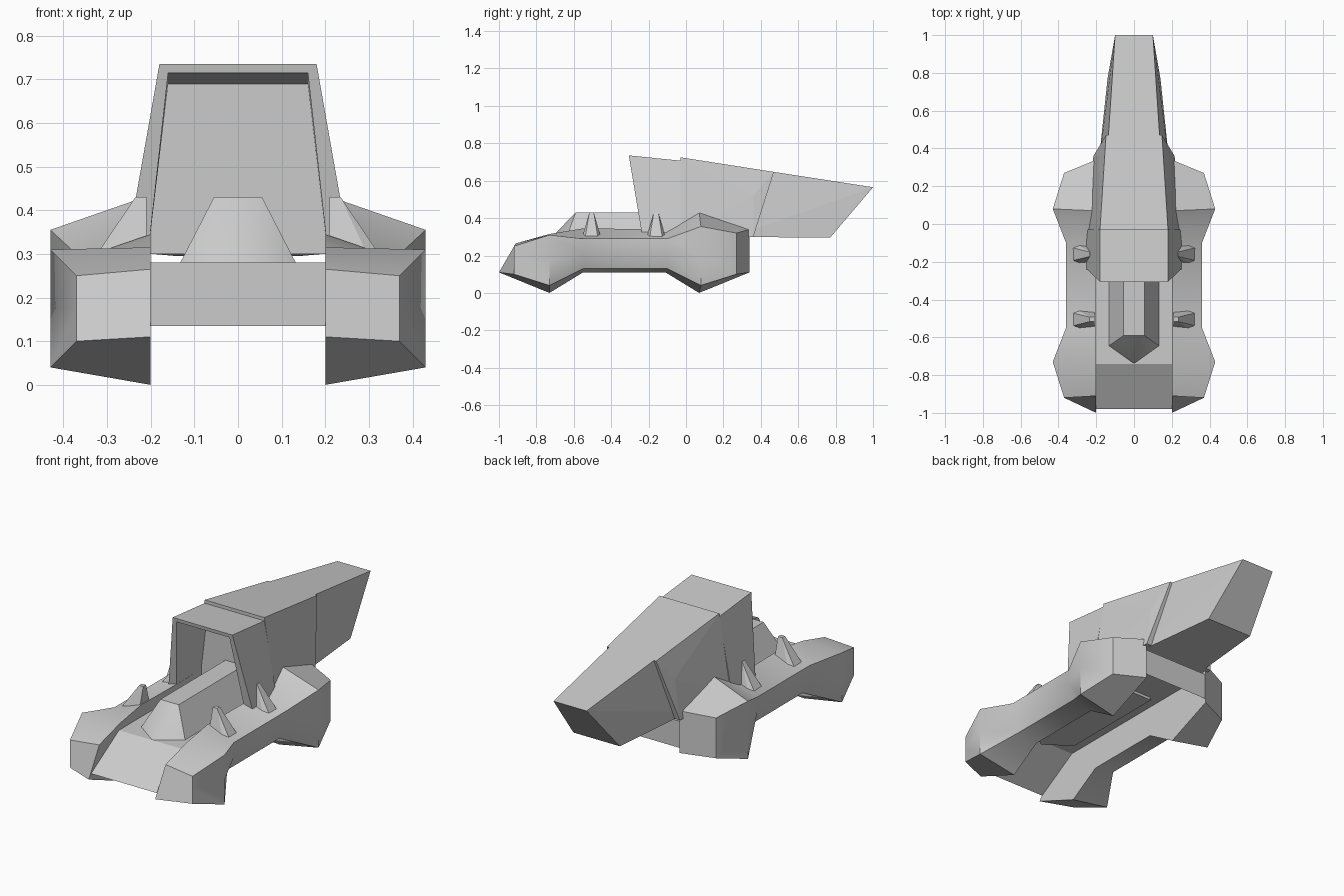
import bpy, bmesh, math

if "Cube" in bpy.data.objects:
    bpy.data.objects.remove(bpy.data.objects["Cube"])


def finish(name, bm, smooth=None, mirror=False):
    bmesh.ops.remove_doubles(bm, verts=bm.verts, dist=1e-5)
    bmesh.ops.recalc_face_normals(bm, faces=bm.faces)
    me = bpy.data.meshes.new(name)
    bm.to_mesh(me)
    bm.free()
    ob = bpy.data.objects.new(name, me)
    bpy.context.collection.objects.link(ob)
    if smooth:
        me.shade_smooth()
        me.set_sharp_from_angle(angle=math.radians(smooth))
    else:
        me.shade_flat()
    if mirror:
        ob.modifiers.new("mirror", 'MIRROR')
    return ob


def loft(name, rings, closed=True, **kw):
    bm = bmesh.new()
    rows = [[bm.verts.new(p) for p in r] for r in rings]
    n = len(rows[0])
    for a, b in zip(rows, rows[1:]):
        for i in range(n if closed else n - 1):
            j = (i + 1) % n
            bm.faces.new((a[i], a[j], b[j], b[i]))
    if closed:
        bm.faces.new(rows[0])
        bm.faces.new(rows[-1][::-1])
    return finish(name, bm, **kw)


def hull(name, pts, both_sides=False, **kw):
    bm = bmesh.new()
    if both_sides:
        pts = pts + [(-x, y, z) for x, y, z in pts if x]
    for p in pts:
        bm.verts.new(p)
    bmesh.ops.convex_hull(bm, input=bm.verts)
    bmesh.ops.dissolve_limit(bm, angle_limit=0.02, verts=bm.verts, edges=bm.edges)
    return finish(name, bm, **kw)


# side pods: inner (y, z bottom, z top), then outer (x, y, z bottom, z top)
stations = [
    ((-1.00, .11, .265), (.37, -.92, .10, .25)),
    ((-.73, .00, .315), (.43, -.73, .04, .31)),
    ((-.55, .11, .345), (.36, -.55, .13, .29)),
    ((-.11, .11, .340), (.36, -.10, .13, .29)),
    ((.07, .00, .435), (.43, .08, .04, .355)),
    ((.34, .11, .340), (.37, .27, .10, .32)),
]
rings = []
for k, ((yi, zb, zt), (xo, yo, ob, ot)) in enumerate(stations):
    waist = k in (2, 3)
    rings.append([(.2, yi, zb), (.2, -.91 if k == 0 else yi, zt), (xo, yo, ot),
                  (xo, yo, .21 if waist else (ob + ot) / 2),
                  (xo - (.04 if waist else 0), yo, ob)])
loft("side_pod", rings, smooth=42, mirror=True)

# centre deck between the pods, with rear wall
deck = [(-.98, .135), (-.74, .28), (.335, .28), (.335, .135)]
loft("centre_deck", [[(x, y, z) for x in (-.2, 0, .2)] for y, z in deck], closed=False)

# faceted canopy
hull("canopy", [(0, -.75, .265), (.14, -.65, .265), (.055, -.59, .43),
                (.055, -.03, .43), (.14, -.03, .265)], both_sides=True, smooth=35)

# small fins on the pods
for i, y in enumerate((-.505, -.16)):
    hull(f"fin_{i + 1}", [(x, y + s * w, z) for s in (-1, 1) for x, w, z in
                          ((.21, .012, .43), (.235, .012, .43), (.21, .052, .29),
                           (.33, .035, .29), (.30, .052, .29))], mirror=True)

# arch over the cockpit: a U section with a raked front
u = [(.255, .31), (.18, .735), (-.18, .735), (-.255, .31),
     (-.205, .31), (-.16, .715), (.16, .715), (.205, .31)]
front = [(x, -.235 - .07 * (z - .31) / .42, z) for x, z in u]
back = [(x, -.03, .31 + (z - .31) * .935) for x, z in u]
loft("arch", [front, back], smooth=30)

# tail: wide front section and slightly inset rear section
hull("tail_front", [(.18, -.03, .725), (.25, -.03, .30), (.215, .36, .30),
                    (.185, .36, .52), (.148, .47, .647)], both_sides=True)
hull("tail_rear", [(.15, .25, .681), (.195, .25, .30), (.14, .77, .295),
                   (.1, 1.0, .565)], both_sides=True)
